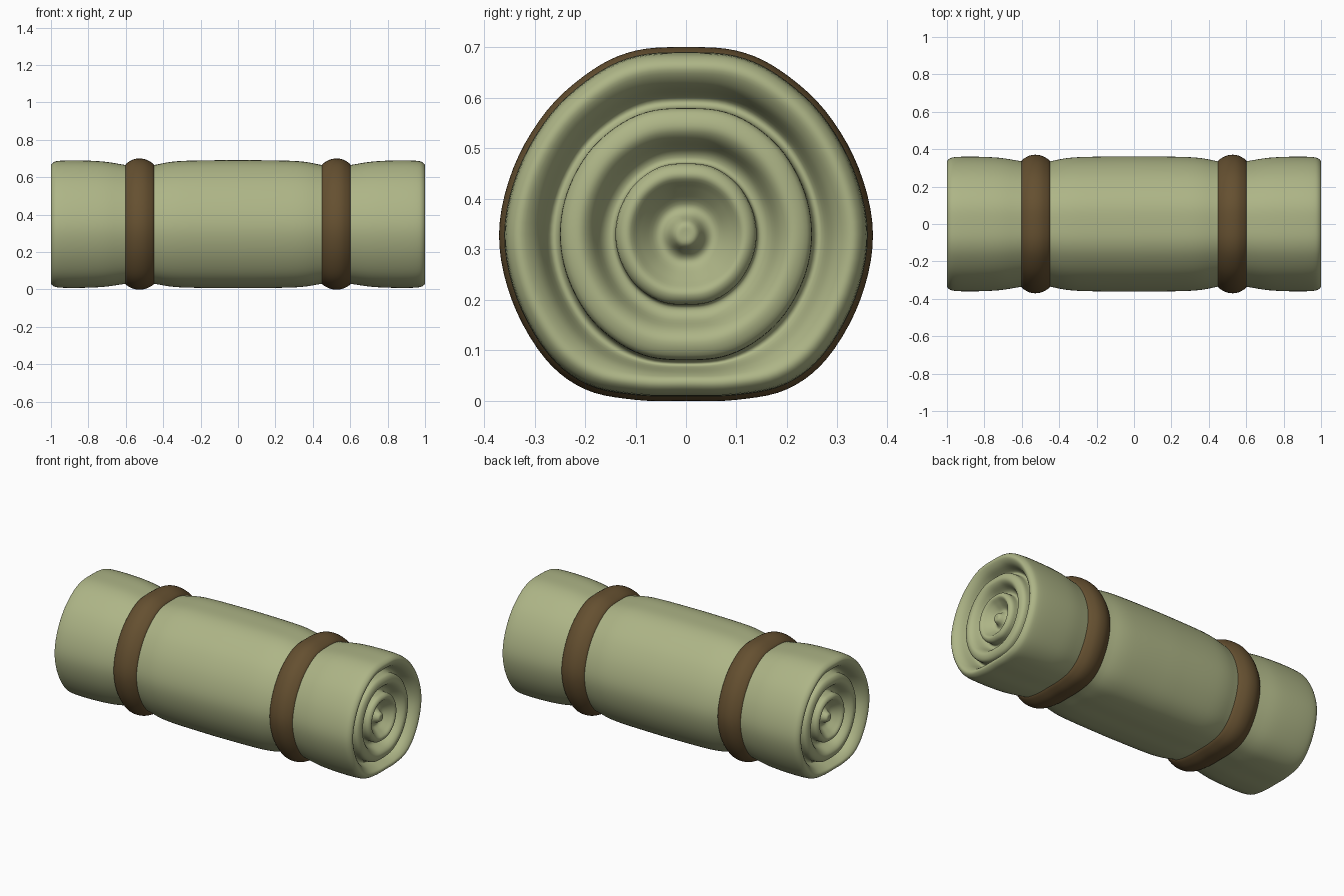
import bpy
from mathutils import Vector

if "Cube" in bpy.data.objects:
    bpy.data.objects.remove(bpy.data.objects["Cube"])

CZ = 0.33  # height of the roll axis


def spline(pts, n, closed=False):
    """Smooth curve through 2D points."""
    p = [Vector(q) for q in pts]
    m = len(p)
    out = []
    for i in range(m if closed else m - 1):
        if closed:
            a, b, c, d = (p[(i + k) % m] for k in (-1, 0, 1, 2))
        else:
            a, b, c, d = p[max(i - 1, 0)], p[i], p[i + 1], p[min(i + 2, m - 1)]
        for j in range(n):
            t = j / n
            out.append(0.5 * (2 * b + (c - a) * t + (2 * a - 5 * b + 4 * c - d) * t * t
                              + (3 * b - a - 3 * c + d) * t ** 3))
    if not closed:
        out.append(p[-1])
    return out


def section(half):
    """Mirror a right-hand half outline (top to bottom) into a closed ring."""
    return spline(half + [(-y, z) for y, z in half[-2:0:-1]], 5, True)


# outer section sags flat on the ground, inner section is rounder
OUTER = section([(0, .37), (.10, .363), (.185, .325), (.275, .245), (.342, .13), (.37, 0),
                 (.345, -.13), (.28, -.245), (.2, -.307), (.1, -.328), (0, -.33)])
INNER = section([(0, .37), (.11, .36), (.205, .315), (.29, .235), (.35, .12), (.37, 0),
                 (.35, -.12), (.29, -.235), (.205, -.315), (.11, -.36), (0, -.37)])


def material(name, col):
    m = bpy.data.materials.new(name)
    m.diffuse_color = (*col, 1)
    m.use_nodes = True
    m.node_tree.nodes["Principled BSDF"].inputs["Base Color"].default_value = m.diffuse_color
    return m


def loft(name, profile, mat, closed):
    """Sweep a profile of (x, radius) around the squashed section."""
    n = len(OUTER)
    verts, faces = [], []
    for x, r in profile:
        s = r / 0.37
        k = min(1, max(0, (r - .25) / .07))
        for o, i in zip(OUTER, INNER):
            q = i.lerp(o, k) * s
            verts.append((x, q.x, CZ + q.y))
    m = len(profile)
    for a in range(m if closed else m - 1):
        b = (a + 1) % m
        for j in range(n):
            l = (j + 1) % n
            faces.append((a * n + j, a * n + l, b * n + l, b * n + j))
    if not closed:
        faces += [tuple(range(n))[::-1], tuple(range((m - 1) * n, m * n))]
    me = bpy.data.meshes.new(name)
    me.from_pydata(verts, [], faces)
    ob = bpy.data.objects.new(name, me)
    bpy.context.collection.objects.link(ob)
    me.materials.append(mat)
    bpy.context.view_layer.objects.active = ob
    ob.select_set(True)
    bpy.ops.object.mode_set(mode='EDIT')
    bpy.ops.mesh.select_all(action='SELECT')
    bpy.ops.mesh.normals_make_consistent(inside=False)
    bpy.ops.object.mode_set(mode='OBJECT')
    bpy.ops.object.shade_smooth_by_angle(angle=1.05)
    ob.select_set(False)
    return ob


cloth = material("cloth", (.42, .46, .24))
leather = material("leather", (.13, .08, .03))

# rolled blanket: coiled end grooves, then the side pinched under each strap
half = spline([(.965, .004), (.962, .022), (.93, .04), (.925, .06), (.955, .09), (.98, .115),
               (.965, .138), (.92, .142), (.925, .165), (.97, .19), (.985, .215), (.97, .246),
               (.925, .252), (.92, .27), (.975, .295), (1, .325), (.99, .347), (.955, .358),
               (.85, .360), (.72, .354), (.61, .337), (.53, .325), (.45, .335),
               (.36, .352), (.25, .359), (0, .362)], 4)
loft("bedroll", half + [Vector((-p.x, p.y)) for p in half[-2::-1]], cloth, False)

# two rounded straps
for side, name in ((1, "strap_right"), (-1, "strap_left")):
    band = spline([(.603, .30), (.603, .335), (.575, .358), (.545, .369), (.51, .369),
                   (.478, .358), (.448, .335), (.448, .30)], 4)
    loft(name, [Vector((side * p.x, p.y)) for p in band], leather, True)
